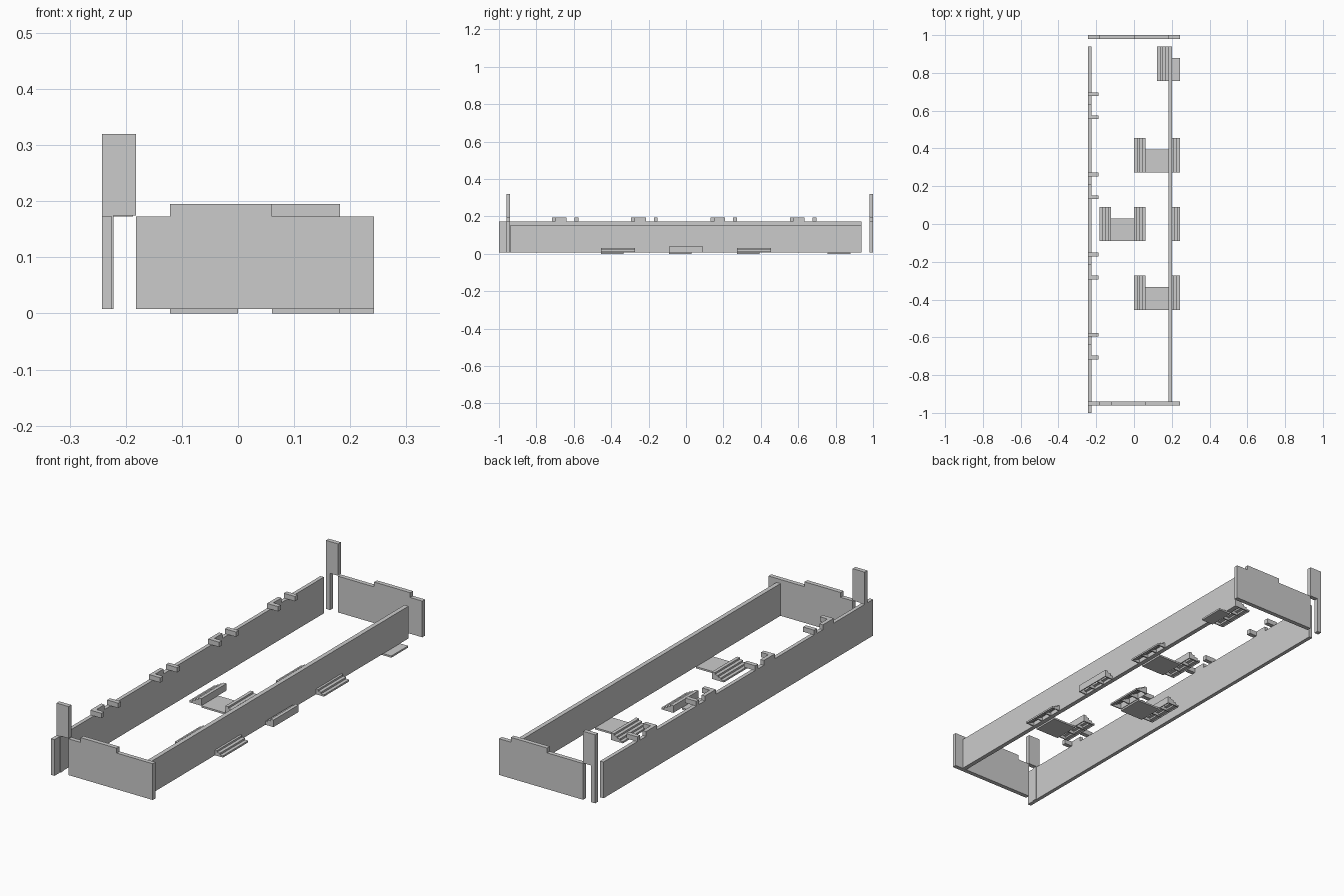
import bpy, bmesh

if "Cube" in bpy.data.objects:
    bpy.data.objects.remove(bpy.data.objects["Cube"])

U = 0.0606          # layout module
Z0, ZT = 0.008, 0.173   # wall base and top


def prism(bm, pts, a, b, axis):
    """Extrude a 2D profile (first, z) from a to b along axis 'x' or 'y'."""
    def co(p, d):
        return (p[0], d, p[1]) if axis == 'y' else (d, p[0], p[1])
    lo = [bm.verts.new(co(p, a)) for p in pts]
    hi = [bm.verts.new(co(p, b)) for p in pts]
    n = len(pts)
    bm.faces.new(lo)
    bm.faces.new(hi[::-1])
    for i in range(n):
        j = (i + 1) % n
        bm.faces.new((lo[i], hi[i], hi[j], lo[j]))


def rect(a, b, z0, z1):
    return [(a, z0), (b, z0), (b, z1), (a, z1)]


def make(name, parts):
    """Build one object from (profile, start, end, axis) prisms."""
    bm = bmesh.new()
    for p in parts:
        prism(bm, *p)
    bmesh.ops.recalc_face_normals(bm, faces=bm.faces)
    me = bpy.data.meshes.new(name)
    bm.to_mesh(me)
    bm.free()
    ob = bpy.data.objects.new(name, me)
    bpy.context.collection.objects.link(ob)
    return ob


# Long side walls
make("left_wall", [(rect(-1, 15.5 * U, Z0, ZT), -4 * U, -0.225, 'x')])
make("right_wall", [(rect(-15.5 * U, 15.5 * U, Z0, 0.155), 3 * U, 0.202, 'x')])


# End walls with a raised tab, and a tall post over a slim leg
def end_wall(name, y0, y1, t0, t1):
    l, r = -3 * U, 4 * U
    make(name + "_wall", [([(l, Z0), (r, Z0), (r, ZT), (t1, ZT), (t1, 0.195),
                            (t0, 0.195), (t0, ZT), (l, ZT)], y0, y1, 'y')])
    make(name + "_post", [([(-4 * U, Z0), (-0.222, Z0), (-0.222, 0.175),
                            (l, 0.175), (l, 0.32), (-4 * U, 0.32)], y0, y1, 'y')])


end_wall("front", -0.96, -0.94, -2 * U, U)
end_wall("back", 0.98, 1.0, 0, 3 * U)

# Hook pairs along the top of the left wall: an L shape and a single prong
for i in range(4):
    y = -0.717 + i * 7 * U
    top = (ZT, 0.195)
    make("wall_hook_%d" % i, [
        (rect(y, y + 0.02, *top), -4 * U, -0.187, 'x'),
        (rect(y + 0.02, y + 0.078, *top), -4 * U, -0.225, 'x'),
        (rect(y + 2 * U, y + 2 * U + 0.02, *top), -4 * U, -0.187, 'x')])


# Hollow four-step stairs, open underneath, with supporting ribs
def stairs(name, x_low, direction, y):
    steps, run, rise, t = 4, U / 4, 0.008, 0.003
    outer, inner = [], []
    for i in range(steps):
        z = Z0 + rise * (i + 1)
        outer += [(i * run, z - rise), (i * run, z)]
        inner += [(i * run + t, max(z - rise - t, Z0)), (i * run + t, z - t)]
    ztop = Z0 + rise * steps
    outer += [(U, ztop), (U, Z0)]
    inner += [(U - t, ztop - t), (U - t, Z0)]
    place = lambda pts: [(x_low + direction * px, pz) for px, pz in pts]
    skin = place(outer + inner[::-1])
    solid = place(outer)
    length, w = 3 * U, 0.005
    parts = [(skin, y + w, y + length - w, 'y')]
    for k in range(4):
        a = y + k * (length - w) / 3
        parts.append((solid if k in (0, 3) else place(inner), a, a + w, 'y'))
    make(name, parts)


# Stair pairs: (low edge in U, climb direction, start y in U)
for n, (x, d, y) in enumerate([
        (2, 1, 12.5),
        (0, 1, 4.5), (4, -1, 4.5),
        (-3, 1, -1.5), (1, -1, -1.5), (3, 1, -1.5),
        (0, 1, -7.5), (4, -1, -7.5)]):
    stairs("stairs_%d" % n, x * U, d, y * U)

# Flat plates between the stairs
for n, (x0, x1, y) in enumerate([(3, 4, 12.5), (1, 3, 4.5), (-2, 0, -1.5), (1, 3, -7.5)]):
    make("floor_plate_%d" % n, [(rect(x0 * U, x1 * U, 0, Z0), y * U, (y + 2) * U, 'y')])
